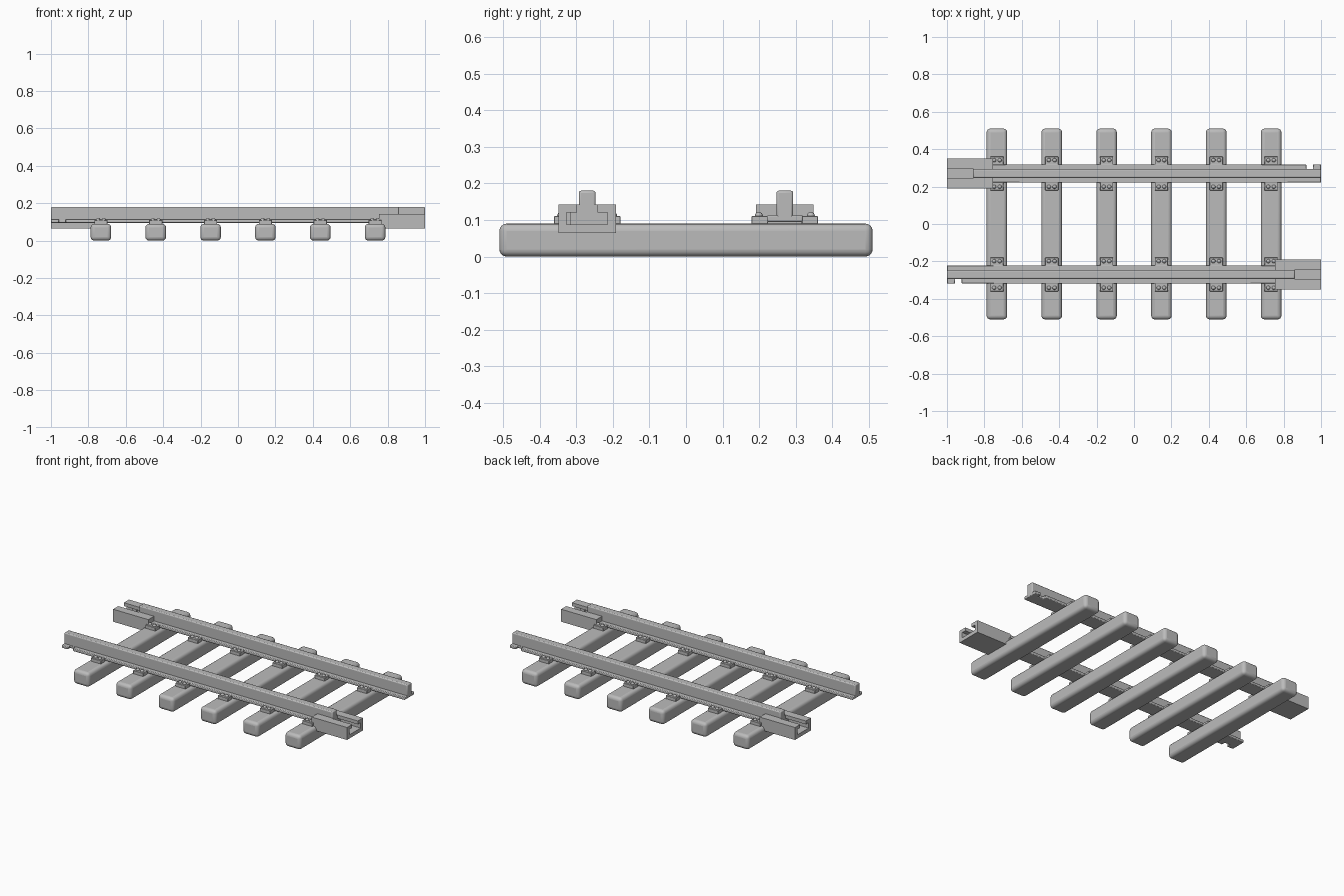
import bpy
import bmesh
from mathutils import Matrix, Vector

if "Cube" in bpy.data.objects:
    bpy.data.objects.remove(bpy.data.objects["Cube"])

grey = bpy.data.materials.new("plain grey")
grey.use_nodes = True
colour = (0.5, 0.5, 0.5, 1)
grey.diffuse_color = colour
grey.node_tree.nodes["Principled BSDF"].inputs["Base Color"].default_value = colour

RAIL_Y = 0.27
SLEEPER_X = [-0.733 + 0.2932 * i for i in range(6)]


def finish(name, bm, bevel=0, segments=2, turn=False):
    if turn:
        bm.transform(Matrix.Rotation(3.14159265, 4, "Z"))
    bmesh.ops.recalc_face_normals(bm, faces=bm.faces)
    mesh = bpy.data.meshes.new(name)
    bm.to_mesh(mesh)
    bm.free()
    mesh.materials.append(grey)
    ob = bpy.data.objects.new(name, mesh)
    bpy.context.collection.objects.link(ob)
    if bevel:
        mod = ob.modifiers.new("Bevel", "BEVEL")
        mod.width, mod.segments = bevel, segments
    bpy.ops.object.select_all(action="DESELECT")
    ob.select_set(True)
    bpy.context.view_layer.objects.active = ob
    bpy.ops.object.shade_smooth_by_angle(angle=0.6)
    return ob


def add_box(bm, low, high):
    low, high = Vector(low), Vector(high)
    place = Matrix.Translation((low + high) / 2) @ Matrix.Diagonal((*(high - low), 1))
    bmesh.ops.create_cube(bm, size=1, matrix=place)


def add_prism(bm, points, along):
    face = bm.faces.new([bm.verts.new(p) for p in points])
    out = bmesh.ops.extrude_face_region(bm, geom=[face])
    moved = [v for v in out["geom"] if isinstance(v, bmesh.types.BMVert)]
    bmesh.ops.translate(bm, verts=moved, vec=along)


# Rounded sleepers
for i, x in enumerate(SLEEPER_X):
    bm = bmesh.new()
    add_box(bm, (x - 0.055, -0.51, 0), (x + 0.055, 0.51, 0.09))
    finish(f"sleeper_{i + 1}", bm, 0.02, 4)

# The back rail is the front rail turned half way round
for side, turn in (("front", False), ("back", True)):
    y = -RAIL_Y

    # Rail foot, with a locking notch near its free end
    bm = bmesh.new()
    outer, inner, neck = y - 0.049, y + 0.049, y - 0.024
    outline = [(-1, outer), (-0.957, outer), (-0.957, neck), (-0.921, neck),
               (-0.921, outer), (0.86, outer), (0.86, inner), (-1, inner)]
    add_prism(bm, [(px, py, 0.095) for px, py in outline], (0, 0, 0.018))
    finish(f"{side}_rail_foot", bm, 0.004, 2, turn)

    # Rail head
    bm = bmesh.new()
    add_box(bm, (-1, y - 0.023, 0.1), (0.86, y + 0.023, 0.18))
    finish(f"{side}_rail_head", bm, 0.006, 2, turn)

    # Joint socket: solid root, then an open T-shaped channel
    bm = bmesh.new()
    add_box(bm, (0.755, y - 0.079, 0.064), (0.86, y + 0.079, 0.142))
    half = [(0.079, 0.064), (0.079, 0.142), (0.028, 0.142),
            (0.028, 0.121), (0.056, 0.121), (0.056, 0.087)]
    section = half + [(-w, z) for w, z in reversed(half)]
    add_prism(bm, [(0.86, y + w, z) for w, z in section], (0.14, 0, 0))
    finish(f"{side}_joint_socket", bm, 0, 2, turn)

    # Catch inside the socket that fits the notch
    bm = bmesh.new()
    add_box(bm, (0.925, y - 0.058, 0.087), (0.955, y - 0.044, 0.121))
    finish(f"{side}_joint_catch", bm, 0, 2, turn)

    # Clip plates and bolts on both sides of the rail at each sleeper
    plates, bolts = bmesh.new(), bmesh.new()
    for x in SLEEPER_X:
        for s in (-1, 1):
            edges = sorted((y + s * 0.046, y + s * 0.091))
            add_box(plates, (x - 0.035, edges[0], 0.085), (x + 0.035, edges[1], 0.111))
            for dx in (-0.015, 0.015):
                place = Matrix.Translation((x + dx, y + s * 0.071, 0.111))
                bmesh.ops.create_uvsphere(bolts, u_segments=12, v_segments=8,
                                          radius=0.011, matrix=place)
    finish(f"{side}_clip_plates", plates, 0.002, 1, turn)
    finish(f"{side}_clip_bolts", bolts, 0, 2, turn)
